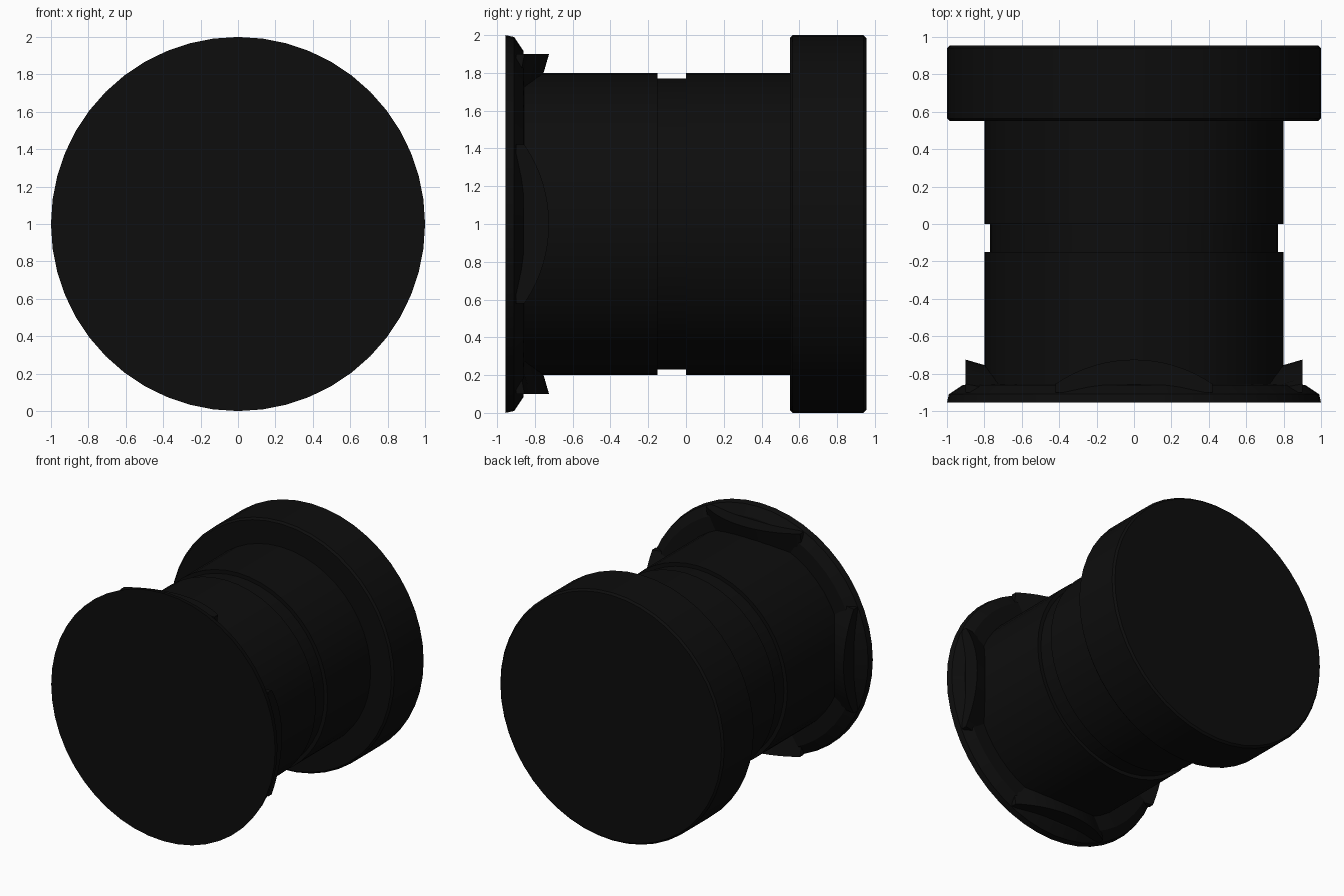
import bpy, bmesh, math
from mathutils import Matrix

if "Cube" in bpy.data.objects:
    bpy.data.objects.remove(bpy.data.objects["Cube"])

black = bpy.data.materials.new("black plastic")
black.diffuse_color = (0.004, 0.004, 0.004, 1)
black.use_nodes = True
black.node_tree.nodes["Principled BSDF"].inputs["Base Color"].default_value = black.diffuse_color
SEGS = 48


def make_object(name, bm):
    bmesh.ops.recalc_face_normals(bm, faces=bm.faces)
    mesh = bpy.data.meshes.new(name)
    bm.to_mesh(mesh)
    bm.free()
    mesh.materials.append(black)
    ob = bpy.data.objects.new(name, mesh)
    bpy.context.collection.objects.link(ob)
    ob.location.z = 1
    bpy.ops.object.select_all(action='DESELECT')
    ob.select_set(True)
    bpy.context.view_layer.objects.active = ob
    bpy.ops.object.shade_smooth_by_angle(angle=math.radians(25))
    return ob


def turned(name, profile):
    """Closed solid turned around the y axis from (radius, y) pairs."""
    bm = bmesh.new()
    rings = []
    for r, y in profile:
        rings.append([bm.verts.new((r * math.sin(2 * math.pi * i / SEGS), y,
                                    r * math.cos(2 * math.pi * i / SEGS)))
                      for i in range(SEGS)])
    for a, b in zip(rings, rings[1:]):
        for i in range(SEGS):
            j = (i + 1) % SEGS
            bm.faces.new((a[i], a[j], b[j], b[i]))
    bm.faces.new(rings[0])
    bm.faces.new(rings[-1])
    return make_object(name, bm)


# Spool: bevelled front flange, grooved barrel and thick rear cap
turned("spool_body", [
    (1.0, -0.955), (0.99, -0.91), (0.915, -0.86), (0.80, -0.855),
    (0.80, -0.15), (0.77, -0.15), (0.77, 0.0), (0.80, 0.0),
    (0.80, 0.55), (0.985, 0.55), (1.0, 0.565),
    (1.0, 0.94), (0.985, 0.955)])


# Four arched catches behind the front flange, with undercut rear faces
def catch(name, angle):
    half, rise, base, steps = 0.42, 0.13, -0.90, 16
    radius = (half ** 2 + rise ** 2) / (2 * rise)
    outline = [(-half, base)]
    for i in range(steps + 1):
        t = -half + 2 * half * i / steps
        outline.append((t, -0.725 - radius + math.sqrt(radius ** 2 - t * t)))
    outline.append((half, base))
    bm = bmesh.new()
    outer = [bm.verts.new((0.90, y, t)) for t, y in outline]
    inner = [bm.verts.new((0.66, max(base, y - 0.07) if y > base else base - 0.01, t))
             for t, y in outline]
    n = len(outline)
    for i in range(n):
        j = (i + 1) % n
        bm.faces.new((outer[i], outer[j], inner[j], inner[i]))
    bm.faces.new(outer)
    bm.faces.new(inner)
    bmesh.ops.rotate(bm, verts=bm.verts, matrix=Matrix.Rotation(angle, 3, 'Y'))
    make_object(name, bm)


for k, side in enumerate(("right", "bottom", "left", "top")):
    catch("catch_" + side, k * math.pi / 2)
